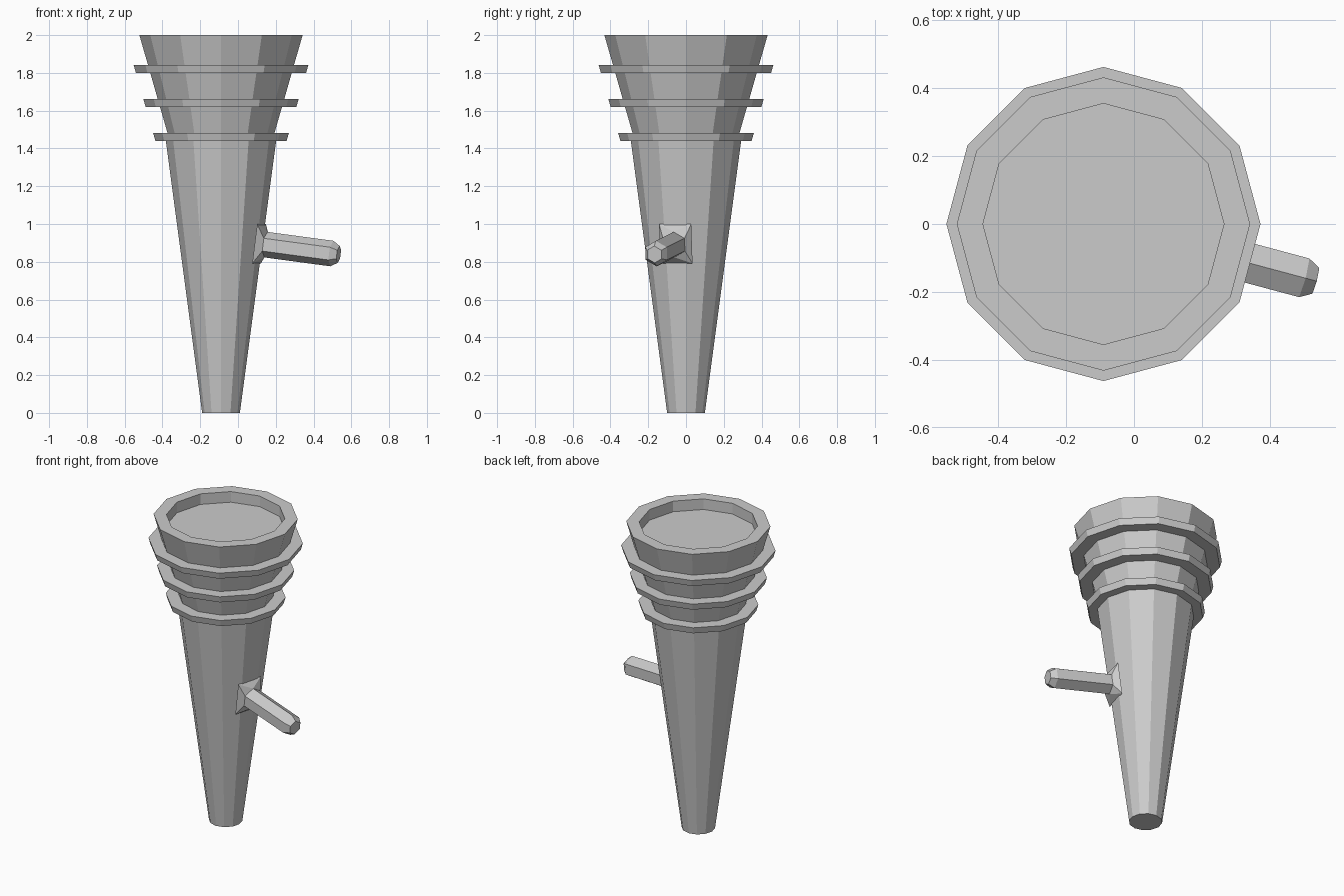
import bpy, bmesh
from math import sin, cos, pi, radians
from mathutils import Vector

if "Cube" in bpy.data.objects:
    bpy.data.objects.remove(bpy.data.objects["Cube"])

CX = -0.09      # axis of the cone in x
SIDES = 12


def make_object(name, verts, faces):
    mesh = bpy.data.meshes.new(name)
    mesh.from_pydata([tuple(v) for v in verts], [], faces)
    bm = bmesh.new()
    bm.from_mesh(mesh)
    bmesh.ops.recalc_face_normals(bm, faces=bm.faces)
    bm.to_mesh(mesh)
    bm.free()
    obj = bpy.data.objects.new(name, mesh)
    bpy.context.collection.objects.link(obj)
    return obj


def bridge(a, b, n):
    """Quads between two loops of n vertices starting at a and b."""
    return [(a + i, a + (i + 1) % n, b + (i + 1) % n, b + i) for i in range(n)]


# Cone body: one turned profile with three ridges and a recessed top
def upper_radius(z):
    return 0.432 - 0.287 * (2.0 - z)


profile = [(0.10, 0.0), (0.292, 1.44)]
for z in (1.44, 1.62, 1.80):
    top = z + 0.042
    if z > 1.44:
        profile.append((upper_radius(z), z))
    profile += [(upper_radius(z) + 0.076, z),
                (upper_radius(top) + 0.076, top),
                (upper_radius(top), top)]
profile += [(0.432, 2.0), (0.355, 2.0), (0.355, 1.93)]

verts = [(CX + r * cos(2 * pi * i / SIDES), r * sin(2 * pi * i / SIDES), z)
         for r, z in profile for i in range(SIDES)]
faces = [tuple(range(SIDES)), tuple(range(len(verts) - SIDES, len(verts)))]
for k in range(len(profile) - 1):
    faces += bridge(k * SIDES, (k + 1) * SIDES, SIDES)
make_object("cone_body", verts, faces)

# Side pipe: flared square base, six-sided shaft, tapered tip,
# standing square on one facet of the cone
yaw, tilt = radians(-15), radians(-7.4)
out = Vector((cos(yaw) * cos(tilt), sin(yaw) * cos(tilt), sin(tilt)))
side = Vector((-sin(yaw), cos(yaw), 0))
up = out.cross(side)
origin = Vector((CX + 0.2115 * cos(yaw), 0.2115 * sin(yaw), 0.895))


def point(s, u, v):
    return origin + out * s + side * u + up * v


verts = [point(-0.003, u * 0.088, v * 0.105)
         for u, v in ((1, 1), (-1, 1), (-1, -1), (1, -1))]
for s, r in ((0.035, 0.068), (0.40, 0.068), (0.437, 0.045)):
    verts += [point(s, r * cos(radians(30 + 60 * i)), r * sin(radians(30 + 60 * i)))
              for i in range(6)]
faces = [(0, 1, 2, 3),
         (0, 1, 5), (0, 5, 4), (1, 6, 5), (1, 2, 7, 6),
         (2, 3, 8), (2, 8, 7), (3, 9, 8), (3, 0, 4, 9)]
faces += bridge(4, 10, 6) + bridge(10, 16, 6) + [tuple(range(16, 22))]
make_object("side_pipe", verts, faces)
